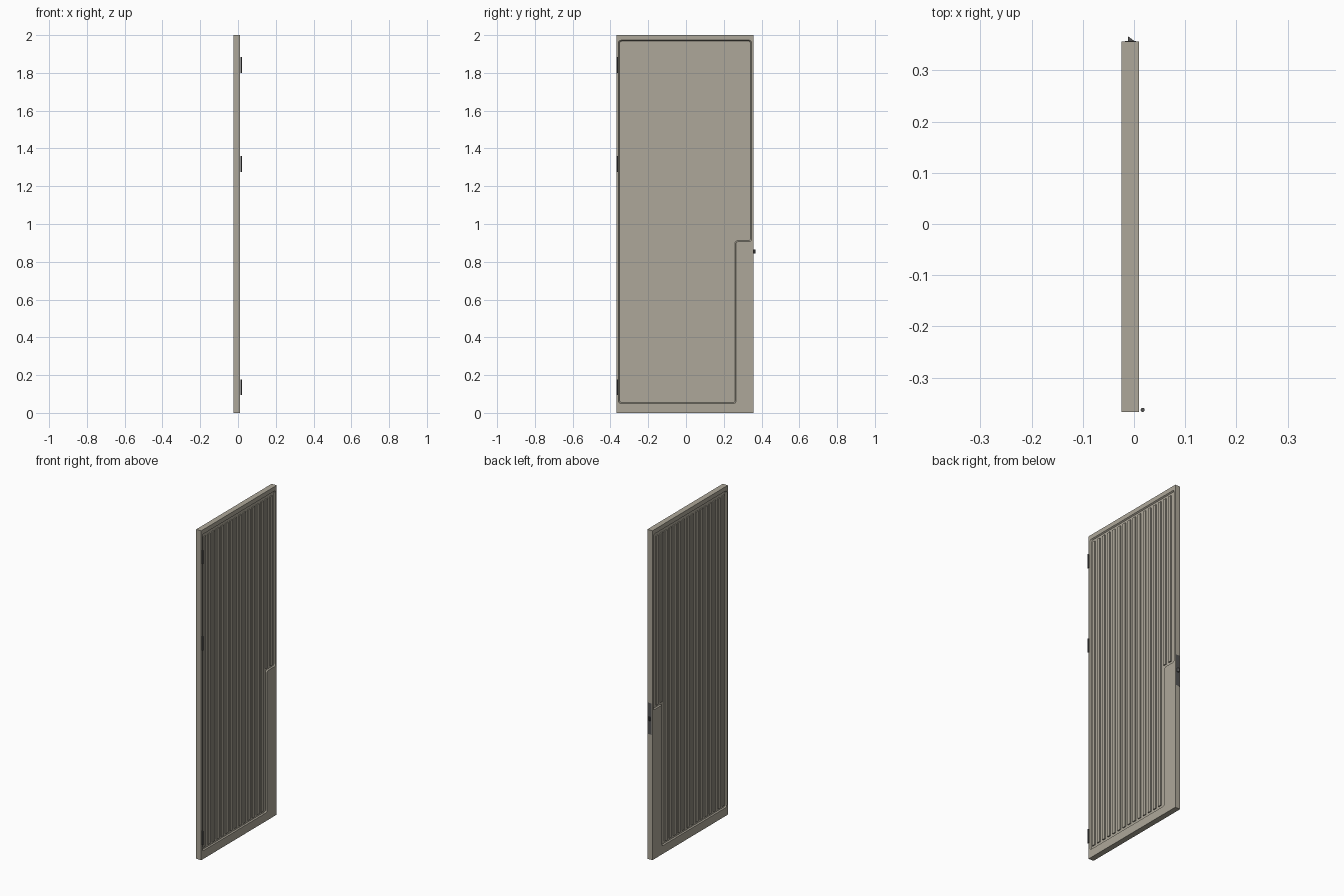
import bpy, bmesh, math
from mathutils import Vector

if "Cube" in bpy.data.objects:
    bpy.data.objects.remove(bpy.data.objects["Cube"])

X0, X1 = -0.024, 0.010          # slab faces
Y0, Y1 = -0.367, 0.357          # slab edges
DEPTH = 0.007                   # recess depth


def material(name, rgb):
    m = bpy.data.materials.new(name)
    m.diffuse_color = (*rgb, 1)
    m.use_nodes = True
    m.node_tree.nodes["Principled BSDF"].inputs["Base Color"].default_value = m.diffuse_color
    return m


paint = material("warm_grey_paint", (0.42, 0.39, 0.32))
metal = material("dark_metal", (0.09, 0.09, 0.09))


def finish(name, bm, mat):
    bmesh.ops.recalc_face_normals(bm, faces=bm.faces)
    me = bpy.data.meshes.new(name)
    bm.to_mesh(me)
    bm.free()
    ob = bpy.data.objects.new(name, me)
    bpy.context.collection.objects.link(ob)
    me.materials.append(mat)
    return ob


def add_box(bm, x0, x1, y0, y1, z0, z1):
    vs = bmesh.ops.create_cube(bm, size=1)["verts"]
    for v in vs:
        v.co = Vector(((x0 + x1) / 2 + v.co.x * (x1 - x0),
                       (y0 + y1) / 2 + v.co.y * (y1 - y0),
                       (z0 + z1) / 2 + v.co.z * (z1 - z0)))


def loft(bm, rings):
    # closed solid through matching rings of points
    vr = [[bm.verts.new(p) for p in r] for r in rings]
    n = len(vr[0])
    for a, b in zip(vr, vr[1:]):
        for i in range(n):
            j = (i + 1) % n
            bm.faces.new((a[i], a[j], b[j], b[i]))
    bm.faces.new(vr[0])
    bm.faces.new(vr[-1][::-1])


# Stepped panel outline with rounded corners: y, z and outward direction
CORNERS = [(-0.352, 0.055, -1, -1), (0.260, 0.055, 1, -1), (0.260, 0.912, 1, -1),
           (0.342, 0.912, 1, -1), (0.342, 1.968, 1, 1), (-0.352, 1.968, -1, 1)]


def outline(x, grow, r=0.014, steps=5):
    pts = [Vector((x, y + sy * grow, z + sz * grow)) for y, z, sy, sz in CORNERS]
    out = []
    for i, p in enumerate(pts):
        a = p + (pts[i - 1] - p).normalized() * r
        b = p + (pts[(i + 1) % len(pts)] - p).normalized() * r
        for k in range(steps + 1):
            t = k / steps
            out.append(a * (1 - t) ** 2 + p * 2 * t * (1 - t) + b * t * t)
    return out


# Door slab with a recessed panel on both faces
bm = bmesh.new()
add_box(bm, X0, X1, Y0, Y1, 0, 2)
slab = finish("door_slab", bm, paint)
for face, d in ((X1, 1), (X0, -1)):
    bm = bmesh.new()
    loft(bm, [outline(face - d * DEPTH, 0),
              outline(face, 0.005),
              outline(face + d * 0.01, 0.005)])
    cutter = finish("recess_cutter", bm, paint)
    cutter.hide_render = True
    mod = slab.modifiers.new("recess", "BOOLEAN")
    mod.operation, mod.solver, mod.object = "DIFFERENCE", "EXACT", cutter
    bpy.context.view_layer.objects.active = slab
    bpy.ops.object.modifier_apply(modifier=mod.name)
    bpy.data.objects.remove(cutter)

# Vertical slats in both recesses; the two nearest the lock are short
for face, d, side in ((X1, 1, "hinge_side"), (X0, -1, "inner_side")):
    bm = bmesh.new()
    for i in range(16):
        y = 0.297 - 0.0425 * i
        xs = sorted((face - d * (DEPTH + 0.0005), face - d * 0.0005))
        add_box(bm, *xs, y, y + 0.021, 0.925 if i < 2 else 0.068, 1.952)
    finish("slats_" + side, bm, paint)

# Hinge barrels
for i, z in enumerate((0.136, 1.318, 1.841)):
    bpy.ops.mesh.primitive_cylinder_add(vertices=16, radius=0.004, depth=0.084,
                                        location=(0.017, -0.363, z))
    hinge = bpy.context.object
    hinge.name = f"hinge_{i + 1}"
    hinge.data.materials.append(metal)
    bpy.ops.object.shade_smooth_by_angle()

# Lock plate on the door edge
bm = bmesh.new()
add_box(bm, -0.018, 0.004, Y1 - 0.001, Y1 + 0.0006, 0.76, 0.95)
finish("lock_plate", bm, metal)

# Wedge-shaped latch bolt
bm = bmesh.new()
loft(bm, [[Vector((x, y, z)) for x, y in ((-0.012, 0.357), (0.0, 0.357), (0.0, 0.358), (-0.012, 0.367))]
          for z in (0.844, 0.866)])
finish("latch_bolt", bm, metal)
